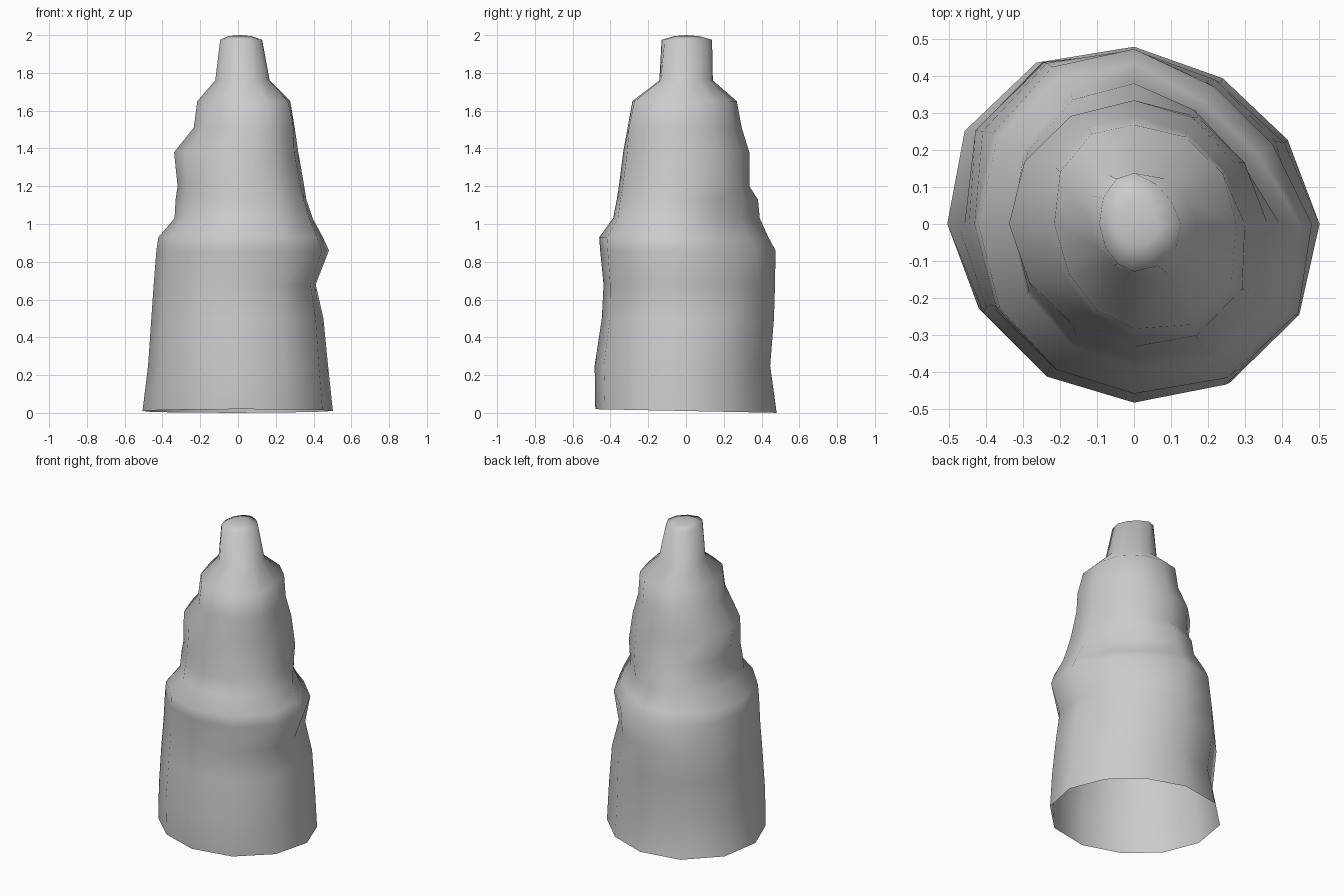
import bpy
import bmesh
from math import cos, sin, pi, radians, exp

cube = bpy.data.objects.get("Cube")
if cube:
    bpy.data.objects.remove(cube, do_unlink=True)

SIDES = 12

# Ledges of the spire: height, then reach to the +x, +y, -x and -y sides
LEDGES = [
    (.01, .505, .48, .505, .48),
    (.25, .475, .445, .475, .48),
    (.5, .45, .46, .45, .44),
    (.68, .41, .47, .44, .43),
    (.86, .485, .48, .43, .45),
    (.93, .455, .445, .42, .455),
    (1.03, .4, .4, .335, .38),
    (1.13, .36, .385, .33, .36),
    (1.2, .345, .335, .32, .35),
    (1.38, .315, .335, .34, .33),
    (1.51, .295, .295, .235, .305),
    (1.65, .27, .265, .215, .28),
    (1.76, .165, .14, .12, .14),
    (1.975, .13, .14, .095, .13),
    (1.995, .07, .07, .05, .06),
]

# Swellings and hollows: compass angle, height, depth
BUMPS = [
    (135, 0, .03),
    (135, .55, .06),
    (135, .94, .01),
    (135, 1.65, .02),
    (45, 0, -.03),
    (45, .68, -.025),
    (45, 1.02, -.1),
    (45, 1.24, .055),
    (45, 1.45, -.04),
    (45, 1.66, .03),
    (45, 1.88, -.025),
    (225, 0, -.025),
    (225, .55, .015),
    (225, 1.48, -.02),
    (225, 1.85, -.01),
    (310, .1, .02),
    (315, .4, .025),
    (315, .73, .04),
    (315, 1.12, .05),
    (315, 1.55, .055),
]


def bump_offset(angle, height):
    """Sum of the soft bumps felt at one point of the rock face."""
    total = 0
    for degrees, level, depth in BUMPS:
        facing = max(0, cos(angle - radians(degrees)))
        total += depth * facing ** 6 * exp(-((height - level) / .2) ** 2)
    return total


def ring_point(ledge, angle):
    """Point on a ledge, blending its four reaches like an ellipse."""
    height, right, back, left, front = ledge
    c, s = cos(angle), sin(angle)
    swell = bump_offset(angle, height)
    x = c * ((right if c > 0 else left) + swell)
    y = s * ((back if s > 0 else front) + swell)
    return x, y, height


def build_spire():
    """Rough rock shell, open underneath and closed by a shallow cap."""
    bm = bmesh.new()
    rings = []
    for ledge in LEDGES:
        ring = [bm.verts.new(ring_point(ledge, 2 * pi * i / SIDES))
                for i in range(SIDES)]
        rings.append(ring)
    # Uneven foot touching the ground at the back
    for vert in rings[0]:
        vert.co.z -= .02 * vert.co.y
    # Rock faces between neighbouring ledges
    for low, high in zip(rings, rings[1:]):
        for i in range(SIDES):
            j = (i + 1) % SIDES
            bm.faces.new((low[i], low[j], high[j], high[i]))
    # Rounded tip
    tip = bm.verts.new((.015, 0, 2))
    top = rings[-1]
    for i in range(SIDES):
        bm.faces.new((top[i], top[(i + 1) % SIDES], tip))
    for face in bm.faces:
        face.smooth = True
    mesh = bpy.data.meshes.new("rock_spire")
    bm.to_mesh(mesh)
    bm.free()
    spire = bpy.data.objects.new("rock_spire", mesh)
    bpy.context.collection.objects.link(spire)
    return spire


# Plain grey stone
stone = bpy.data.materials.new("stone grey")
stone.use_nodes = True
grey = (.6, .6, .6, 1)
stone.diffuse_color = grey
stone.node_tree.nodes["Principled BSDF"].inputs["Base Color"].default_value = grey

spire = build_spire()
spire.data.materials.append(stone)
